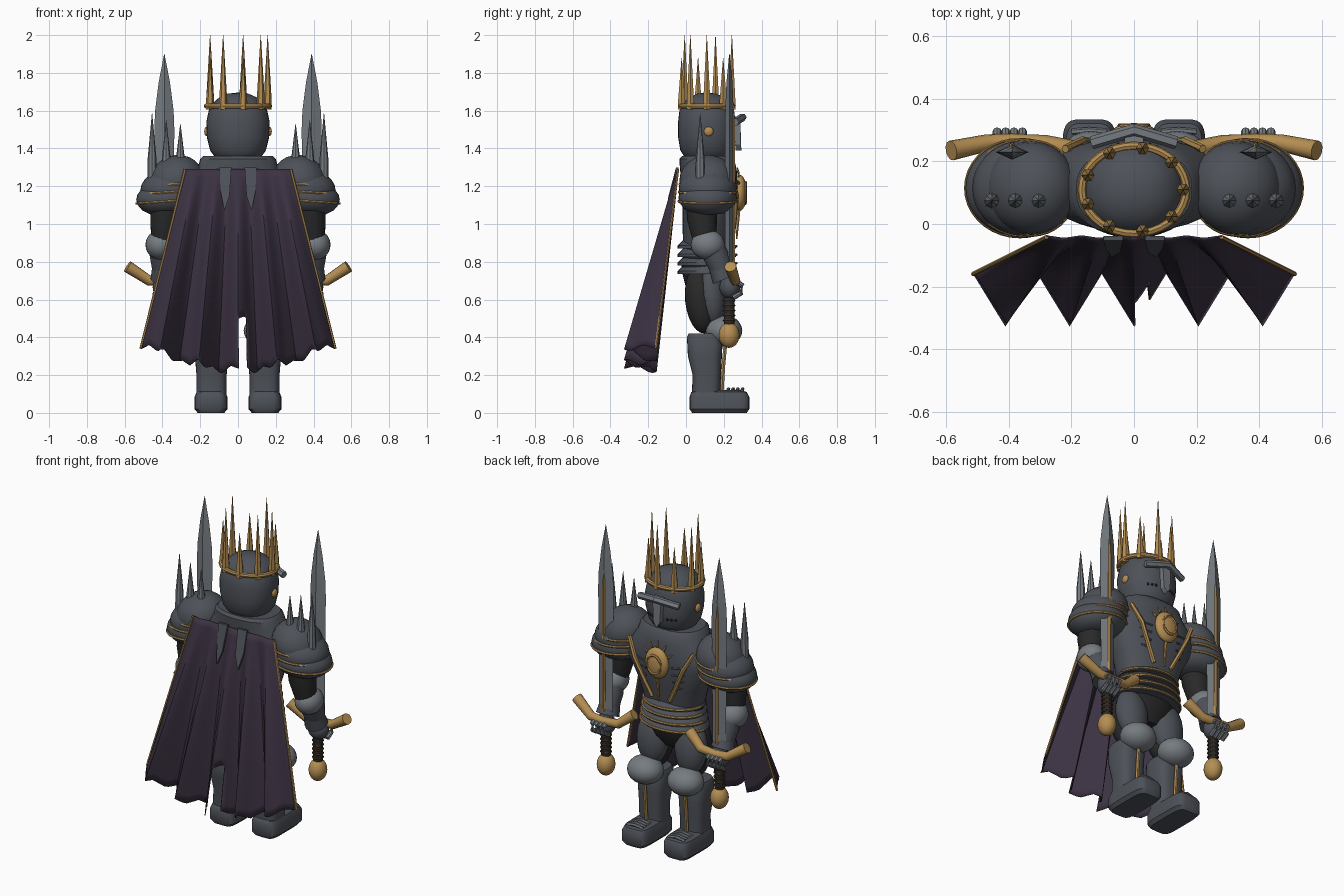
import bpy, bmesh, math
from mathutils import Vector, Matrix

if "Cube" in bpy.data.objects:
    bpy.data.objects.remove(bpy.data.objects["Cube"])

def material(name, rgb):
    m = bpy.data.materials.new(name)
    m.diffuse_color = (*rgb, 1)
    m.use_nodes = True
    m.node_tree.nodes["Principled BSDF"].inputs["Base Color"].default_value = m.diffuse_color
    return m

ARMOR = material("dark_steel", (0.075, 0.083, 0.098))
STEEL = material("light_steel", (0.18, 0.2, 0.22))
GOLD = material("old_gold", (0.46, 0.27, 0.085))
CLOTH = material("purple_cloth", (0.045, 0.032, 0.055))
BLACK = material("black_leather", (0.022, 0.022, 0.022))
BROWN = material("brown_grip", (0.06, 0.035, 0.015))

def finish(name, bm, mat, angle=40):
    bmesh.ops.recalc_face_normals(bm, faces=bm.faces)
    me = bpy.data.meshes.new(name)
    bm.to_mesh(me)
    bm.free()
    me.materials.append(mat)
    ob = bpy.data.objects.new(name, me)
    bpy.context.collection.objects.link(ob)
    bpy.ops.object.select_all(action='DESELECT')
    ob.select_set(True)
    bpy.context.view_layer.objects.active = ob
    bpy.ops.object.shade_smooth_by_angle(angle=math.radians(angle))
    return ob

def skin(bm, rings, caps=True, closed=False):
    rows = [[bm.verts.new(p) for p in r] for r in rings]
    n = len(rows[0])
    for a, b in zip(rows, rows[1:] + rows[:1] if closed else rows[1:]):
        for i in range(n):
            bm.faces.new((a[i], a[(i + 1) % n], b[(i + 1) % n], b[i]))
    if caps and not closed:
        bm.faces.new(rows[0])
        bm.faces.new(rows[-1])

def loft(name, rings, mat, n=32, power=2.0, angle=40):
    """Stack of horizontal superellipses: (z, x, y, rx, ry)."""
    def c(v):
        return math.copysign(abs(v) ** (2 / power), v)
    bm = bmesh.new()
    skin(bm, [[(x + rx * c(math.cos(2 * math.pi * i / n)), y + ry * c(math.sin(2 * math.pi * i / n)), z)
               for i in range(n)] for z, x, y, rx, ry in rings])
    return finish(name, bm, mat, angle)

def tube(name, pts, radii, mat, n=10, closed=False, angle=40):
    pts = [Vector(p) for p in pts]
    if not isinstance(radii, (list, tuple)):
        radii = [radii] * len(pts)
    bm, rings, k = bmesh.new(), [], len(pts)
    for i, (p, r) in enumerate(zip(pts, radii)):
        a = pts[i - 1] if i or closed else p
        b = pts[(i + 1) % k] if i < k - 1 or closed else p
        d = (b - a).normalized()
        u = d.cross(Vector((0.0, 0.0, 1.0) if abs(d.z) < 0.95 else (0.0, 1.0, 0.0))).normalized()
        w = d.cross(u)
        rings.append([p + r * (u * math.cos(2 * math.pi * j / n) + w * math.sin(2 * math.pi * j / n)) for j in range(n)])
    skin(bm, rings, closed=closed)
    return finish(name, bm, mat, angle)

def ball(name, c, r, mat, tilt=0, n=24):
    bm = bmesh.new()
    bmesh.ops.create_uvsphere(bm, u_segments=n, v_segments=n // 2, radius=1)
    bm.transform(Matrix.Translation(c) @ Matrix.Rotation(tilt, 4, 'X') @ Matrix.Diagonal((*r, 1)))
    return finish(name, bm, mat)

def ellipse(c, rx, ry, a0=0, a1=360, n=36, drop=0):
    """Horizontal arc; drop lowers the outer side."""
    full = a1 - a0 == 360
    ang = [math.radians(a0 + (a1 - a0) * i / (n if full else n - 1)) for i in range(n)]
    return [(c[0] + rx * math.cos(a), c[1] + ry * math.sin(a), c[2] - drop * math.cos(a)) for a in ang]

def plate(name, outline, depth, mat):
    """Flat polygon given thickness along y."""
    bm = bmesh.new()
    skin(bm, [[Vector(p) + Vector((0, d, 0)) for p in outline] for d in (-depth / 2, depth / 2)])
    return finish(name, bm, mat, 20)

CY = 0.11
# Torso and collar
loft("torso", [(0.88, 0, CY, .18, .125), (1.0, 0, .118, .215, .137), (1.13, 0, .128, .28, .147),
               (1.22, 0, .126, .28, .148), (1.29, 0, .118, .215, .15), (1.345, 0, CY, .2, .145), (1.36, 0, CY, .185, .13)],
     ARMOR, power=2.4)
loft("pelvis", [(.6, 0, .1, .08, .06), (.66, 0, .1, .17, .1), (.76, 0, .1, .19, .125), (.9, 0, .11, .18, .12)], BLACK)
# Overlapping waist bands
for i in range(4):
    z, r = .735 + .045 * i, .212 - .008 * i
    loft("waist_band", [(z, 0, CY, r, .155), (z + .015, 0, CY, r, .155), (z + .045, 0, CY, r - .025, .125)], ARMOR)
    tube("waist_trim", ellipse((0, CY, z + .012), r, .157, 5, 175), .007, GOLD, 6)

# Helmet
loft("helmet", [(1.325, 0, CY, .08, .08), (1.35, 0, CY, .12, .115), (1.39, 0, CY, .148, .14), (1.46, 0, CY, .165, .152),
                (1.54, 0, CY, .168, .152), (1.6, 0, CY, .155, .145), (1.64, 0, CY, .132, .125), (1.67, 0, CY, .1, .095),
                (1.69, 0, CY, .055, .05), (1.695, 0, CY, .01, .01)], ARMOR, power=2.2)
plate("nose_guard", [(-.03, .272, 1.57), (.03, .272, 1.57), (.022, .275, 1.42), (0, .278, 1.39), (-.022, .275, 1.42)], .03, STEEL)
tube("brow_guard", [(-.135, .26, 1.54), (0, .3, 1.565), (.135, .26, 1.54)], .021, STEEL, 6, angle=20)
for s in (1, -1):
    ball("ear_boss", (s * .166, .12, 1.49), (.013, .025, .025), GOLD, n=16)
    for i in range(3):
        x = .05 + .022 * i
        ball("breath_hole", (s * x, CY + .151 * math.sqrt(1 - (x / .165) ** 2), 1.435), (.007, .007, .009), BLACK, n=8)

# Crown: band and nine spikes of alternating height
tube("crown_band", ellipse((0, CY, 1.625), .167, .14), .014, GOLD, 8, True)
for i in range(9):
    a = math.radians(40 * i)
    x, y = .157 * math.cos(a), CY + .135 * math.sin(a)
    top = 2.0 if i % 2 == 0 else 1.88
    tube("crown_spike", [(x, y, 1.605), (x, y, 1.66), (x, y, top)], [.021, .021, .001], GOLD, 6, angle=20)

# Chest medallion and rays
ball("medallion", (0, .285, 1.165), (.078, .038, .095), GOLD)
tube("medallion_ring", [(.046 * math.cos(t * math.pi / 12), .314, 1.165 + .057 * math.sin(t * math.pi / 12)) for t in range(24)],
     .008, GOLD, 6, True)
for a in (30, 60, 90, 120, 150):
    c, d = math.cos(math.radians(a)), math.sin(math.radians(a))
    tube("medallion_ray", [(.085 * c, .28, 1.165 + .1 * d), (.11 * c, .272, 1.165 + .135 * d)], [.008, .002], GOLD, 6)
tube("pendant", [(0, .28, 1.08), (0, .268, .92)], [.01, .005], GOLD, 6)

for s in (1, -1):
    # Chest strap and ribs
    tube("chest_strap", [(s * .22, .24, 1.26), (s * .165, .268, 1.15), (s * .11, .257, 1.03), (s * .06, .246, .93)], .013, GOLD, 6)
    for i in range(4):
        z = 1.16 - .045 * i
        tube("chest_rib", [(s * .09, .272 - .006 * i, z - .01), (s * (.18 - .012 * i), .254 - .007 * i, z)], .006, ARMOR, 6)

    # Shoulder guard: three bulging tiers with gold rims
    for x, z, rx, ry, h in ((.328, 1.23, .145, .15, .135), (.352, 1.19, .165, .153, .11), (.365, 1.14, .174, .155, .1)):
        drop = .012
        bm, rings = bmesh.new(), []
        for t in (-55, -35, -15, 0, 15, 30, 45, 60, 75, 88):
            q, w = math.cos(math.radians(t)), math.sin(math.radians(t))
            rings.append([(s * px, py, pz) for px, py, pz in ellipse((x, .115, z + h * w), rx * q, ry * q, drop=drop * q)])
        skin(bm, rings)
        finish("shoulder_tier", bm, ARMOR)
        tube("shoulder_rim", [(s * a, b, c) for a, b, c in ellipse((x, .115, z - .02), rx - .002, ry - .001, drop=drop)], .007, GOLD, 6, True)
    for x, top in ((.305, 1.53), (.38, 1.55), (.455, 1.585)):
        tube("shoulder_spike", [(s * x, .075, 1.24), (s * x, .075, 1.35), (s * x, .075, top)], [.025, .023, .001], STEEL, 8, angle=25)

    # Arm
    tube("upper_arm", [(s * .37, .08, 1.15), (s * .385, .085, 1.03), (s * .4, .1, .9)], [.08, .08, .06], BLACK, 16)
    ball("elbow_guard", (s * .41, .115, .89), (.08, .09, .08), STEEL)
    tube("forearm", [(s * .405, .13, .9), (s * .4, .16, .83), (s * .395, .2, .73)], [.06, .068, .055], ARMOR, 16)
    tube("wrist_cuff", [(s * .397, .17, .79), (s * .395, .205, .71)], [.055, .068], ARMOR, 12)
    ball("hand", (s * .39, .232, .665), (.062, .055, .062), ARMOR)
    for i in range(4):
        x = s * (.357 + .027 * i)
        tube("finger", [(x, .25, .71), (x, .297, .675), (x, .292, .635), (x, .25, .61)], .014, STEEL, 8)

    # Sword
    bm = bmesh.new()
    skin(bm, [[(s * .39 + dx * w, .23 + dy * t, z) for dx, dy in ((1, 0), (0, 1), (-1, 0), (0, -1))]
              for z, w, t in ((.7, .045, .022), (1.5, .053, .024), (1.6, .049, .022), (1.75, .03, .016), (1.9, .001, .001))])
    finish("sword_blade", bm, STEEL, 15)
    tube("blade_inlay", [(s * .39, .25, .75), (s * .39, .252, 1.5), (s * .39, .249, 1.63)], [.01, .01, .004], GOLD, 6)
    tube("sword_guard", [(s * .19, .235, .775), (s * .285, .258, .7), (s * .39, .265, .695), (s * .47, .26, .7), (s * .585, .235, .775)],
         [.032, .027, .024, .027, .032], GOLD, 12)
    tube("sword_grip", [(s * .39, .228, .7), (s * .39, .228, .45)], .028, BLACK, 12)
    for i in range(5):
        tube("grip_wrap", ellipse((s * .39, .228, .49 + .026 * i), .028, .028, n=16), .006, BROWN, 6, True)
    ball("pommel", (s * .39, .228, .412), (.052, .055, .068), GOLD)

    # Leg
    ball("thigh", (s * .13, .08, .6), (.09, .085, .18), BLACK, .1)
    ball("thigh_plate", (s * .13, .135, .62), (.1, .077, .165), ARMOR, .1)
    ball("knee_guard", (s * .138, .2, .435), (.108, .098, .083), STEEL)
    loft("shin", [(.07, s * .14, .105, .08, .075), (.2, s * .14, .11, .08, .075), (.3, s * .14, .1, .088, .09), (.4, s * .14, .1, .09, .095),
                  (.42, s * .14, .1, .08, .085)], ARMOR, power=3)
    tube("shin_trim", [(s * .14, .19, .12), (s * .14, .198, .25), (s * .14, .21, .38)], .011, GOLD, 6)
    loft("boot", [(.0, s * .143, .177, .07, .145), (.02, s * .143, .177, .087, .158), (.085, s * .143, .177, .087, .158),
                  (.11, s * .143, .175, .076, .147), (.12, s * .143, .17, .055, .125)], ARMOR, power=5)
    for i in range(4):
        y = .22 + .025 * i
        tube("toe_ridge", [(s * .143 - .055, y, .115), (s * .143, y + .005, .127), (s * .143 + .055, y, .115)], .01, STEEL, 6)

# Pleated cape with ragged hem and a central tear
def cape_point(u, v):
    fold = abs(((u * 2.5) % 1) - .5) * 2
    fold += (.5 - .5 * math.cos(math.pi * fold) - fold) * (1 - v)
    jag = abs(((u * 6 + .5) % 1) - .5) * 2
    hem = .2 + .14 * u * u + .03 * jag + .035 * fold
    return Vector((u * (.28 + .235 * v), -.042 - .118 * v - (.006 + .162 * v) * fold, 1.29 + (hem - 1.29) * v))

bm = bmesh.new()
NU, NV = 80, 24
grid = [[bm.verts.new(cape_point(-1 + 2 * i / NU, j / NV)) for i in range(NU + 1)] for j in range(NV + 1)]
for j in range(NV):
    for i in range(NU):
        if not (NU // 2 <= i < NU // 2 + 4 and j >= 18):
            bm.faces.new((grid[j][i], grid[j][i + 1], grid[j + 1][i + 1], grid[j + 1][i]))
cape = finish("cape", bm, CLOTH, 35)
cape.modifiers.new("thickness", 'SOLIDIFY').thickness = .005
for s in (1, -1):
    tube("cape_trim", [cape_point(s, j / 12) for j in range(13)], .007, GOLD, 6)
    # Torn steel-grey collar strips over the cape
    plate("collar_strip", [(s * .035, -.046, 1.3), (s * .098, -.046, 1.3), (s * .092, -.07, 1.17), (s * .072, -.1, 1.07),
                           (s * .045, -.085, 1.15)], .014, ARMOR)
